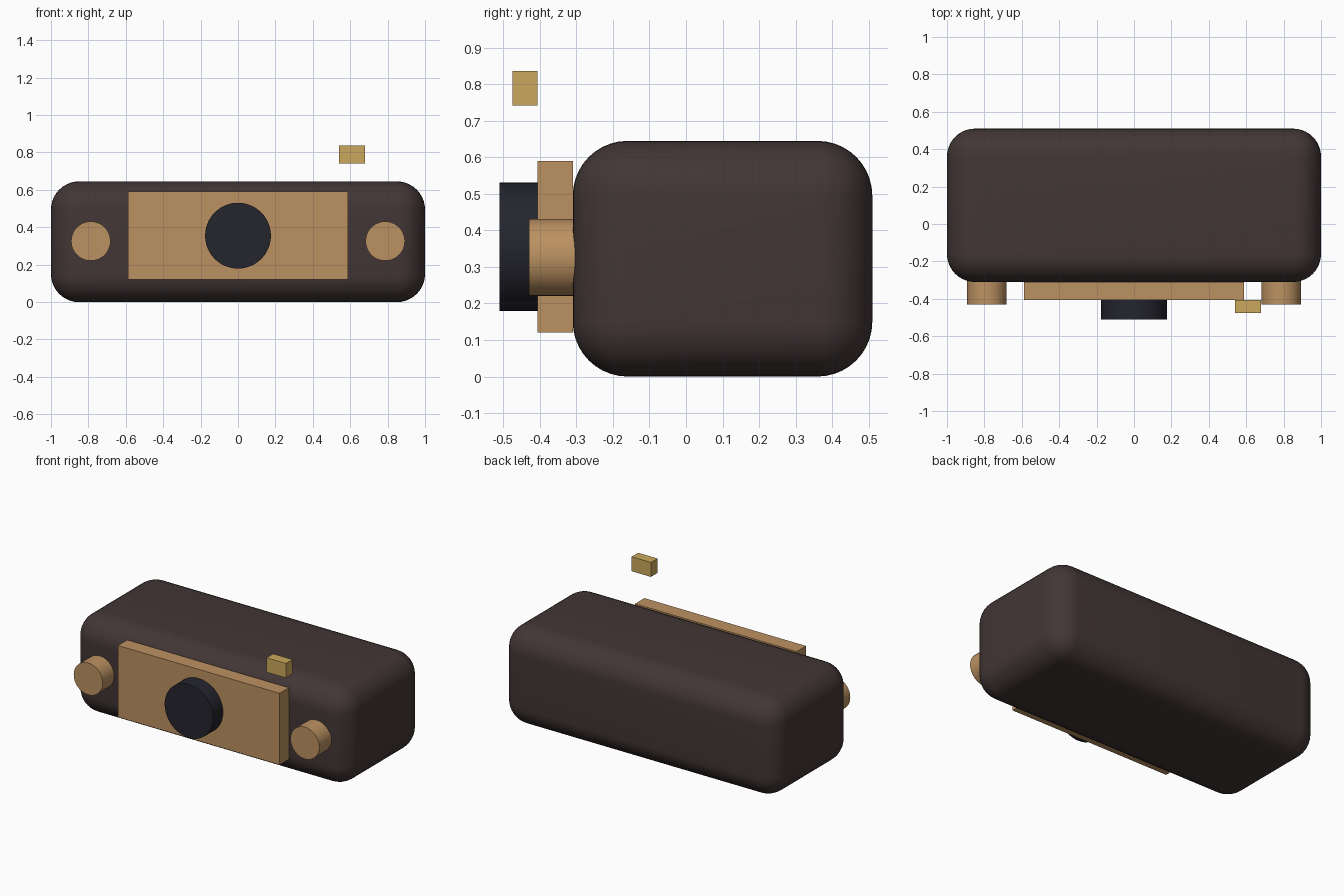
import bpy, math

cube = bpy.data.objects.get("Cube")
if cube:
    bpy.data.objects.remove(cube, do_unlink=True)


def material(name, color):
    m = bpy.data.materials.new(name)
    m.use_nodes = True
    m.diffuse_color = (*color, 1)
    bsdf = m.node_tree.nodes["Principled BSDF"]
    bsdf.inputs["Base Color"].default_value = (*color, 1)
    bsdf.inputs["Roughness"].default_value = 0.6
    return m


def finish(name, mat):
    ob = bpy.context.object
    ob.name = ob.data.name = name
    ob.data.materials.append(mat)
    return ob


def box(name, low, high, mat):
    center = [(a + b) / 2 for a, b in zip(low, high)]
    bpy.ops.mesh.primitive_cube_add(size=1, location=center)
    bpy.context.object.scale = [b - a for a, b in zip(low, high)]
    bpy.ops.object.transform_apply(location=False, rotation=False, scale=True)
    return finish(name, mat)


def disc(name, x, z, radius, front, back, mat):
    # Cylinder with its axis pointing forward
    bpy.ops.mesh.primitive_cylinder_add(
        vertices=48, radius=radius, depth=back - front,
        location=(x, (front + back) / 2, z), rotation=(math.pi / 2, 0, 0))
    bpy.ops.object.shade_smooth_by_angle(angle=math.radians(35))
    return finish(name, mat)


brown = material("dark brown", (0.055, 0.037, 0.036))
copper = material("copper tan", (0.50, 0.285, 0.12))
gold = material("brass gold", (0.60, 0.395, 0.11))
black = material("blue black", (0.018, 0.018, 0.027))

# Rounded main body
body = box("body", (-1, -0.31, 0), (1, 0.51, 0.645), brown)
bevel = body.modifiers.new("rounding", 'BEVEL')
bevel.width = 0.15
bevel.segments = 10
bpy.ops.object.modifier_apply(modifier=bevel.name)
bpy.ops.object.shade_smooth_by_angle(angle=math.radians(35))

# Front plate and central dial
box("front_panel", (-0.587, -0.407, 0.12), (0.587, -0.31, 0.59), copper)
disc("center_dial", 0, 0.355, 0.176, -0.51, -0.40, black)

# Side knobs
for side, x in (("left", 0.787), ("right", -0.787)):
    disc(side + "_knob", x, 0.326, 0.105, -0.43, -0.30, copper)

# Small floating block
box("indicator_block", (0.54, -0.475, 0.742), (0.68, -0.407, 0.837), gold)
